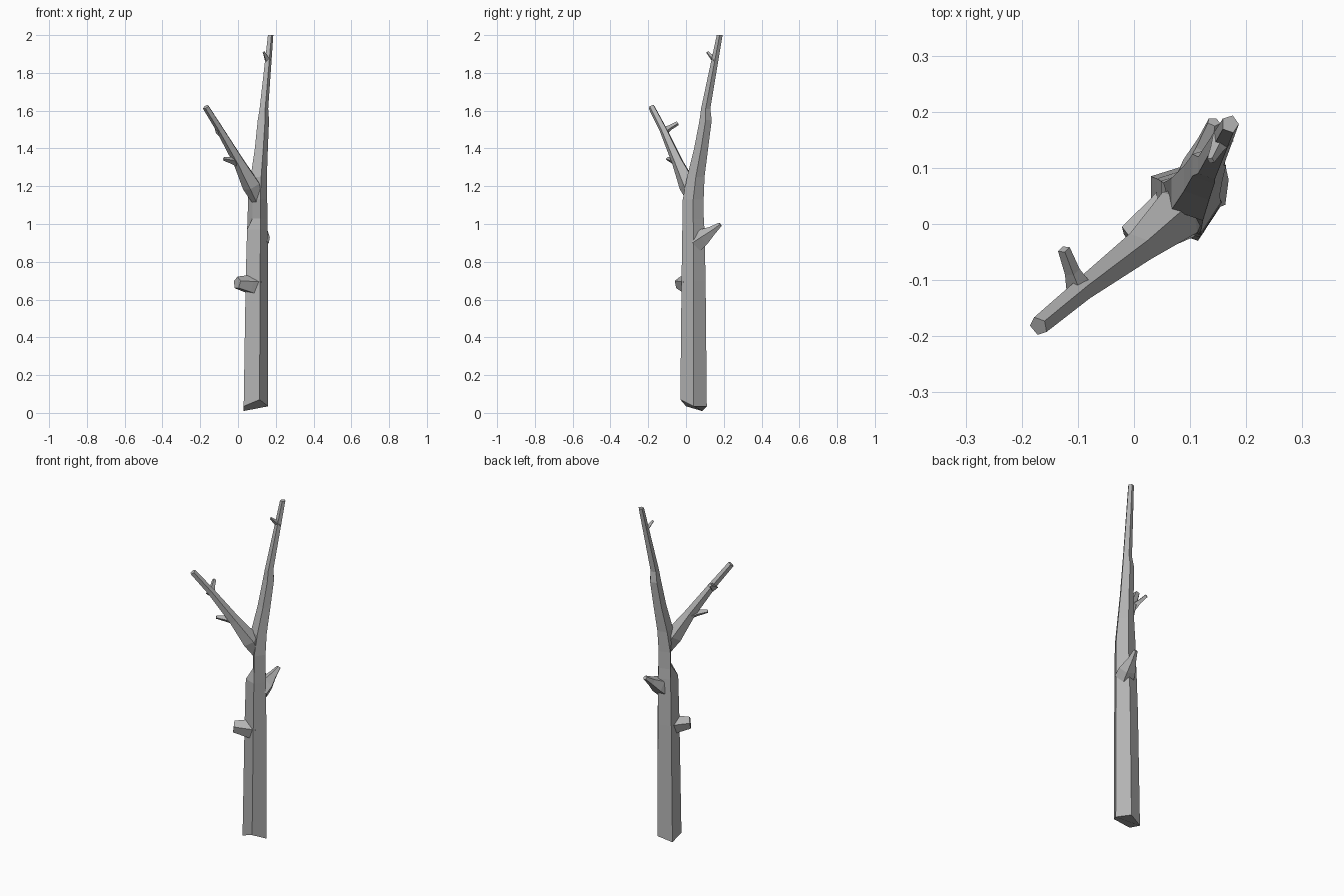
import bpy, bmesh, math
from mathutils import Vector

cube = bpy.data.objects.get("Cube")
if cube:
    bpy.data.objects.remove(cube)

bark = bpy.data.materials.new("grey bark")
bark.use_nodes = True
GREY = (0.45, 0.45, 0.45, 1)
bark.diffuse_color = GREY
bark.node_tree.nodes["Principled BSDF"].inputs["Base Color"].default_value = GREY


def loft(name, rings):
    """Skin a list of equal-sized point rings and cap both ends."""
    bm = bmesh.new()
    loops = [[bm.verts.new(p) for p in ring] for ring in rings]
    n = len(loops[0])
    for a, b in zip(loops, loops[1:]):
        for i in range(n):
            j = (i + 1) % n
            bm.faces.new((a[i], a[j], b[j], b[i]))
    bm.faces.new(loops[0][::-1])
    bm.faces.new(loops[-1])
    bmesh.ops.recalc_face_normals(bm, faces=bm.faces)
    mesh = bpy.data.meshes.new(name)
    bm.to_mesh(mesh)
    bm.free()
    mesh.materials.append(bark)
    obj = bpy.data.objects.new(name, mesh)
    bpy.context.collection.objects.link(obj)
    return obj


def branch(name, path, sides=5, turn=0.0):
    """Faceted tapering limb through (x, y, z, radius) points."""
    pts = [Vector(p[:3]) for p in path]
    rings = []
    for i, p in enumerate(pts):
        axis = (pts[min(i + 1, len(pts) - 1)] - pts[max(i - 1, 0)]).normalized()
        side = axis.cross(Vector((0, 0, 1))).normalized()
        up = side.cross(axis)
        r = path[i][3]
        angles = [turn + math.tau * k / sides for k in range(sides)]
        rings.append([p + r * (side * math.cos(a) + up * math.sin(a)) for a in angles])
    return loft(name, rings)


# Trunk running on into the tall branch: one five-sided section, scaled and shifted
section = [(0.022, -0.07), (0.068, 0), (0.018, 0.07), (-0.062, 0.045), (-0.062, -0.04)]
cut = [0.07, 0.035, 0.035, 0.01, 0.035]          # slanted, broken foot
stations = [                                      # x, y, z, scale, hollow on one edge
    (0.092, 0.04, 0, 1.0, 0),
    (0.097, 0.04, 0.70, 0.91, 0),
    (0.100, 0.039, 0.97, 0.84, 0),
    (0.101, 0.038, 1.03, 0.80, 0.025),
    (0.101, 0.038, 1.13, 0.79, 0.025),
    (0.108, 0.052, 1.25, 0.66, 0),
    (0.122, 0.080, 1.40, 0.53, 0),
    (0.133, 0.104, 1.55, 0.46, 0),
    (0.136, 0.104, 1.61, 0.35, 0),
    (0.172, 0.178, 2.00, 0.22, 0),
]
rings = []
for x, y, z, s, hollow in stations:
    ring = [Vector((x + s * u, y + s * v, z or cut[k])) for k, (u, v) in enumerate(section)]
    ring[4] += Vector((hollow, hollow, 0))
    rings.append(ring)
loft("trunk_and_tall_branch", rings)

# Leaning side branch
branch("side_branch", [
    (0.105, 0.04, 1.12, 0.03), (0.072, 0.012, 1.205, 0.05), (0.005, -0.045, 1.33, 0.031),
    (-0.095, -0.12, 1.50, 0.021), (-0.17, -0.182, 1.62, 0.018)], turn=0.3)

# Broken stubs on the trunk
branch("lower_stub", [
    (0.09, 0.03, 0.675, 0.06), (0.055, 0.005, 0.68, 0.05), (-0.005, -0.033, 0.688, 0.034)],
    turn=0.3)
branch("upper_stub", [
    (0.11, 0.05, 0.90, 0.055), (0.122, 0.09, 0.93, 0.048), (0.132, 0.14, 0.965, 0.025),
    (0.142, 0.182, 0.998, 0.012)])

# Small twigs
branch("low_twig", [
    (0.0, -0.045, 1.325, 0.022), (-0.035, -0.07, 1.337, 0.018), (-0.075, -0.098, 1.345, 0.01)], 4)
branch("middle_twig", [
    (-0.095, -0.122, 1.485, 0.026), (-0.11, -0.085, 1.51, 0.014), (-0.125, -0.045, 1.533, 0.011)], 4)
branch("top_twig", [
    (0.16, 0.157, 1.865, 0.02), (0.148, 0.135, 1.885, 0.012), (0.137, 0.113, 1.91, 0.007)], 4)
